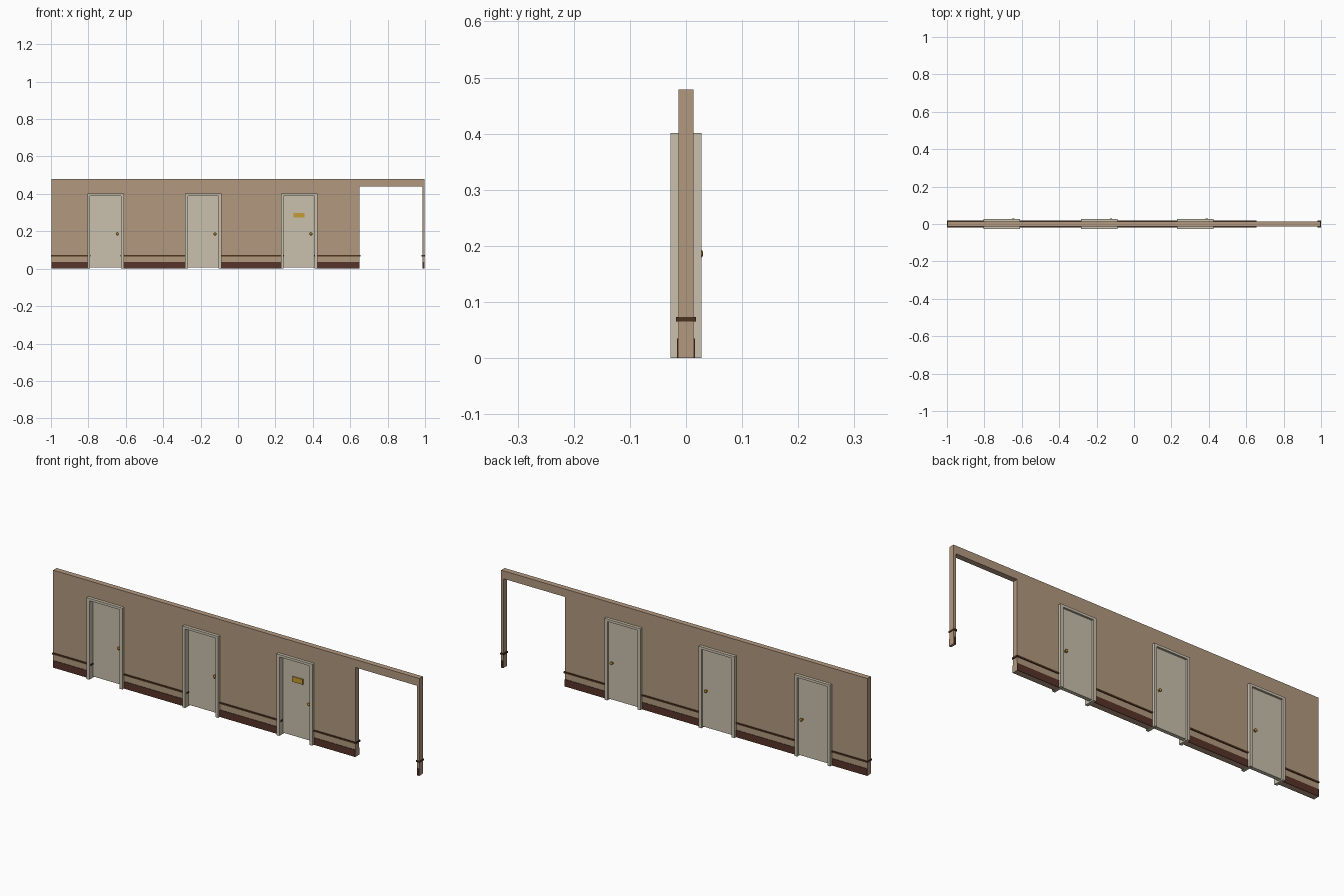
import bpy, bmesh, math
from mathutils import Matrix, Vector

if "Cube" in bpy.data.objects:
    bpy.data.objects.remove(bpy.data.objects["Cube"])


def material(name, rgb):
    m = bpy.data.materials.new(name)
    m.diffuse_color = (*rgb, 1)
    m.use_nodes = True
    m.node_tree.nodes["Principled BSDF"].inputs["Base Color"].default_value = m.diffuse_color
    return m


WALL = material("tan_plaster", (0.445, 0.315, 0.212))
CREAM = material("cream_paint", (0.585, 0.53, 0.42))
BASE = material("dark_red_brown", (0.095, 0.034, 0.022))
RAIL = material("dark_wood", (0.075, 0.033, 0.014))
GOLD = material("gold_plate", (0.56, 0.33, 0.035))
BRASS = material("brass", (0.42, 0.24, 0.03))

DOORS = (-0.708, -0.186, 0.327)          # door centres
OUT, INN = 0.0975, 0.0825                # frame half widths, outer and inner
T = 0.0135                               # half wall thickness
END, GAP_L, GAP_R = 0.998, 0.65, 0.986   # wall end and open passage
H, GAP_H = 0.479, 0.44


def finish(name, bm, mat):
    bmesh.ops.recalc_face_normals(bm, faces=bm.faces)
    me = bpy.data.meshes.new(name)
    bm.to_mesh(me)
    bm.free()
    me.materials.append(mat)
    ob = bpy.data.objects.new(name, me)
    bpy.context.collection.objects.link(ob)
    return ob


def extruded(name, outline, y0, y1, mat):
    """Front-view outline (x, z) pushed from y0 to y1."""
    bm = bmesh.new()
    f = bm.faces.new([bm.verts.new((x, y0, z)) for x, z in outline])
    r = bmesh.ops.extrude_face_region(bm, geom=[f])
    verts = [v for v in r["geom"] if isinstance(v, bmesh.types.BMVert)]
    bmesh.ops.translate(bm, verts=verts, vec=(0, y1 - y0, 0))
    return finish(name, bm, mat)


def box(name, x0, x1, y0, y1, z0, z1, mat):
    return extruded(name, [(x0, z0), (x1, z0), (x1, z1), (x0, z1)], y0, y1, mat)


# wall with door notches and the open passage
mid = (OUT + INN) / 2
outline = [(-END, 0)]
for c in DOORS:
    outline += [(c - mid, 0), (c - mid, 0.394), (c + mid, 0.394), (c + mid, 0)]
outline += [(GAP_L, 0), (GAP_L, GAP_H), (GAP_R, GAP_H), (GAP_R, 0),
            (END, 0), (END, H), (-END, H)]
extruded("wall", outline, -T, T, WALL)

# solid wall stretches between the openings
edges = [-END] + [c + s * mid for c in DOORS for s in (-1, 1)] + [GAP_L, GAP_R, END]
spans = list(zip(edges[0::2], edges[1::2]))
for i, (a, b) in enumerate(spans):
    # rail wraps round the wall ends and just pokes past the door jambs
    e0 = 0.002 if i == 0 else 0.004 if i == 4 else 0.0095
    e1 = 0.002 if i == 4 else 0.004 if i == 3 else 0.0095
    box(f"chair_rail_{i}", a - e0, b + e1, -0.0175, 0.0175, 0.065, 0.073, RAIL)
    for side, s in (("front", -1), ("back", 1)):
        box(f"baseboard_{side}_{i}", a, b, s * T, s * (T + 0.0023), 0, 0.035, BASE)


def knob(name, x, y, s, z):
    bm = bmesh.new()
    turn = Matrix.Rotation(math.radians(90), 4, 'X')
    # rose, stem and knob
    for r, d, off in ((0.007, 0.002, 0.001), (0.003, 0.006, 0.004)):
        bmesh.ops.create_cone(bm, cap_ends=True, segments=12, radius1=r, radius2=r,
                              depth=d, matrix=Matrix.Translation((x, y + s * off, z)) @ turn)
    bmesh.ops.create_uvsphere(bm, u_segments=12, v_segments=8, radius=0.0075,
                              matrix=Matrix.Translation((x, y + s * 0.008, z))
                              @ Matrix.Diagonal((1, 0.6, 1, 1)))
    finish(name, bm, BRASS)


# doors: frame through the wall, slab set towards the back, knobs on both sides
for i, c in enumerate(DOORS):
    extruded(f"door_frame_{i}",
             [(c - OUT, 0), (c - INN, 0), (c - INN, 0.389), (c + INN, 0.389),
              (c + INN, 0), (c + OUT, 0), (c + OUT, 0.401), (c - OUT, 0.401)],
             -0.028, 0.028, CREAM)
    box(f"door_{i}", c - INN, c + INN, 0.0, 0.018, 0.006, 0.389, CREAM)
    knob(f"knob_front_{i}", c + 0.063, 0.0, -1, 0.186)
    knob(f"knob_back_{i}", c + 0.063, 0.018, 1, 0.186)

# blank plate on the third door
box("door_plate", DOORS[2] - 0.029, DOORS[2] + 0.029, -0.005, 0.0, 0.273, 0.299, GOLD)
